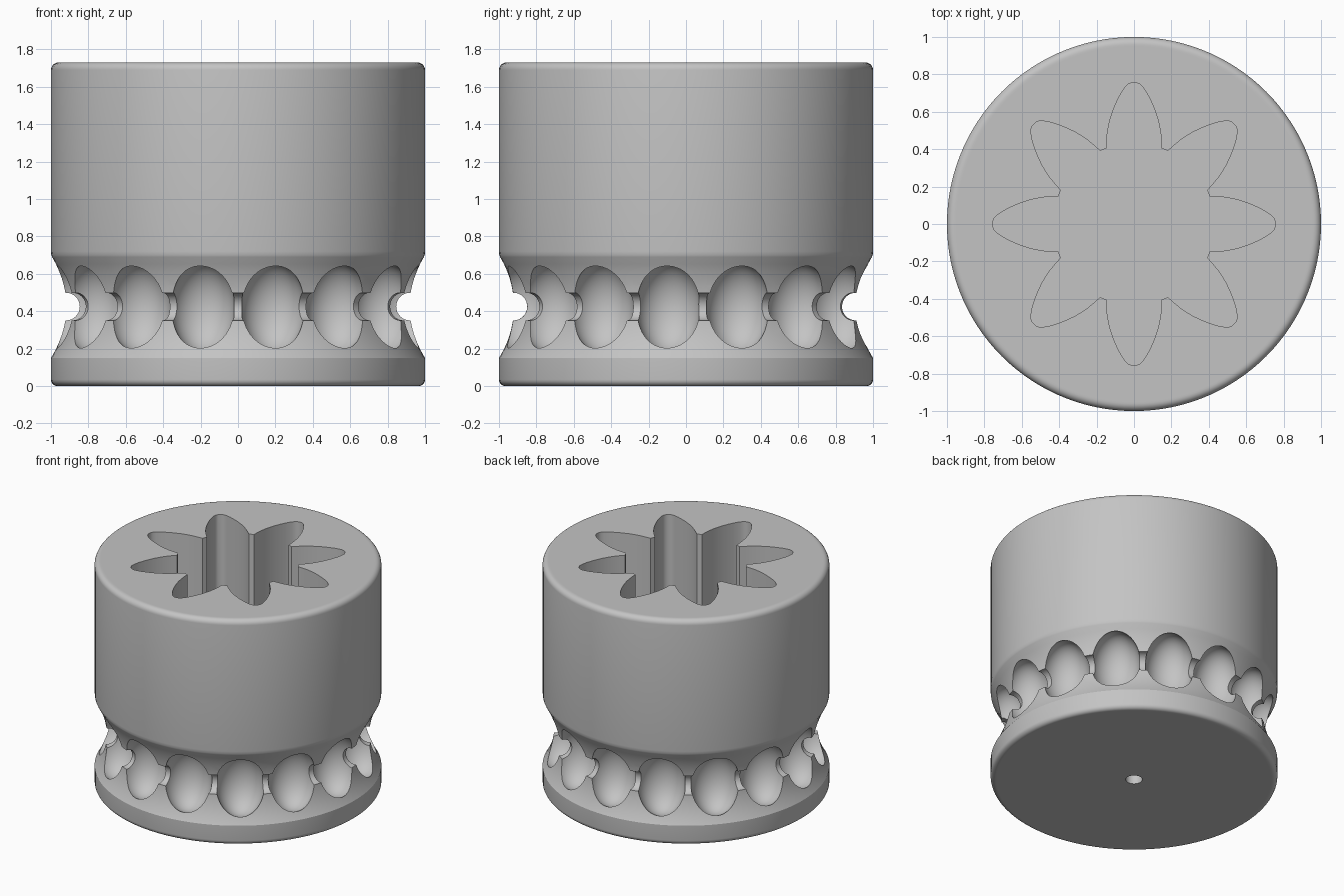
import bpy, bmesh
from math import sin, cos, pi, radians, sqrt

cube = bpy.data.objects.get("Cube")
if cube:
    bpy.data.objects.remove(cube, do_unlink=True)

HEIGHT = 1.73
DENTS = 15
WAIST_Z = 0.425
SEGMENTS = 120

grey = bpy.data.materials.new("plain grey")
grey.use_nodes = True
colour = (0.55, 0.55, 0.55, 1)
grey.diffuse_color = colour
grey.node_tree.nodes["Principled BSDF"].inputs["Base Color"].default_value = colour


def loft(name, rings):
    """Closed solid through a stack of equal-length rings of points."""
    bm = bmesh.new()
    loops = [[bm.verts.new(p) for p in ring] for ring in rings]
    n = len(loops[0])
    for low, high in zip(loops, loops[1:]):
        for i in range(n):
            j = (i + 1) % n
            bm.faces.new((low[i], low[j], high[j], high[i]))
    bm.faces.new(loops[0][::-1])
    bm.faces.new(loops[-1])
    bmesh.ops.recalc_face_normals(bm, faces=bm.faces)
    mesh = bpy.data.meshes.new(name)
    bm.to_mesh(mesh)
    bm.free()
    obj = bpy.data.objects.new(name, mesh)
    bpy.context.collection.objects.link(obj)
    mesh.materials.append(grey)
    return obj


def carve(target, cutter):
    """Subtract the cutter, then throw it away."""
    cutter.hide_render = True
    mod = target.modifiers.new("cut", 'BOOLEAN')
    mod.operation = 'DIFFERENCE'
    mod.solver = 'EXACT'
    mod.object = cutter
    bpy.context.view_layer.objects.active = target
    bpy.ops.object.modifier_apply(modifier=mod.name)
    bpy.data.objects.remove(cutter, do_unlink=True)


def rim(radius):
    """Rounded edge profile: (radius, distance from the end face), from the face outward."""
    arc = [(1 - radius + radius * sin(i * pi / 12), radius - radius * cos(i * pi / 12))
           for i in range(7)]
    return [(1 - radius - 0.01, 0)] + arc


# Turned body: rounded foot, concave waist, tall drum with a rounded rim
half, arc_r, neck = 0.265, 0.5125, 0.92
waist = []
for i in range(15):
    dz = half * (i / 7 - 1)
    waist.append((neck + arc_r - sqrt(arc_r ** 2 - dz ** 2), WAIST_Z + dz))
profile = rim(0.035) + [(1, 0.15)] + waist + [(0.998, 0.70), (1, 0.72)]
profile += [(r, HEIGHT - z) for r, z in reversed(rim(0.04))]
body = loft("knob_body", [
    [(r * cos(2 * pi * i / SEGMENTS), r * sin(2 * pi * i / SEGMENTS), z)
     for i in range(SEGMENTS)] for r, z in profile])

# Ring channel around the waist
bpy.ops.mesh.primitive_torus_add(major_radius=0.923, minor_radius=0.074,
                                 major_segments=SEGMENTS, minor_segments=32,
                                 location=(0, 0, WAIST_Z))
carve(body, bpy.context.object)

# Deep egg-shaped dents around the waist
for k in range(DENTS):
    a = pi / 2 + 2 * pi * k / DENTS
    bpy.ops.mesh.primitive_uv_sphere_add(
        segments=56, ring_count=28, radius=1, scale=(0.17, 0.17, 0.24),
        location=(0.9 * cos(a), 0.9 * sin(a), WAIST_Z - 0.003))
    carve(body, bpy.context.object)

# Eight-petal socket in the top
side = [(0.405, 0.148)]
side += [(u, 0.147 - (u - 0.42) ** 2)
         for u in (0.45, 0.49, 0.53, 0.57, 0.61, 0.65, 0.68, 0.705)]
side += [(0.73, 0.048), (0.747, 0.032), (0.756, 0.012)]
petal = [(u, -v) for u, v in side] + side[::-1]
outline = []
for k in range(8):
    a = k * pi / 4
    outline += [(u * cos(a) - v * sin(a), u * sin(a) + v * cos(a)) for u, v in petal]
socket = loft("socket_cutter", [[(x, y, z) for x, y in outline]
                                for z in (0.7, HEIGHT + 0.1)])
carve(body, socket)

# Small blind hole in the underside
bpy.ops.mesh.primitive_cylinder_add(vertices=32, radius=0.058, depth=0.6,
                                    location=(0, 0, 0))
carve(body, bpy.context.object)

# Single colour and smooth shading with crisp edges
body.data.materials.clear()
body.data.materials.append(grey)
for poly in body.data.polygons:
    poly.material_index = 0
bpy.ops.object.select_all(action='DESELECT')
body.select_set(True)
bpy.context.view_layer.objects.active = body
bpy.ops.object.shade_smooth_by_angle(angle=radians(29))
